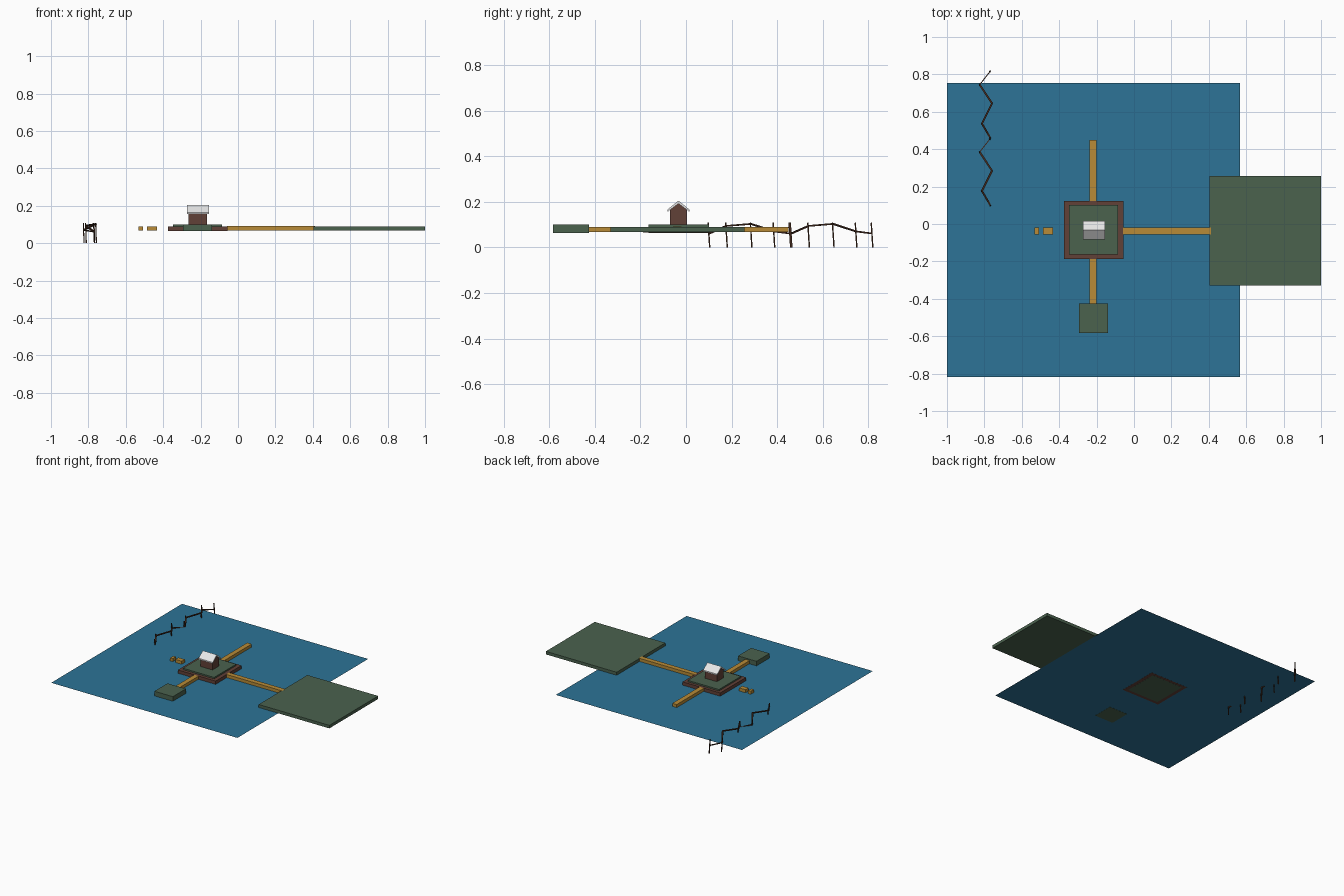
import bpy, bmesh, math
from mathutils import Vector

if "Cube" in bpy.data.objects:
    bpy.data.objects.remove(bpy.data.objects["Cube"])


def mat(name, rgb):
    m = bpy.data.materials.new(name)
    m.diffuse_color = (*rgb, 1)
    m.use_nodes = True
    m.node_tree.nodes["Principled BSDF"].inputs["Base Color"].default_value = m.diffuse_color
    return m


WATER = mat("water blue", (0.026, 0.175, 0.31))
GREEN = mat("grass green", (0.069, 0.122, 0.076))
BROWN = mat("earth brown", (0.12, 0.052, 0.038))
GOLD = mat("plank gold", (0.48, 0.26, 0.038))
ROOF = mat("roof white", (0.8, 0.8, 0.8))
DARK = mat("dark wood", (0.05, 0.02, 0.011))


def add(name, verts, faces, m):
    me = bpy.data.meshes.new(name)
    me.from_pydata(verts, [], faces)
    bm = bmesh.new()
    bm.from_mesh(me)
    bmesh.ops.recalc_face_normals(bm, faces=bm.faces)
    bm.to_mesh(me)
    bm.free()
    me.materials.append(m)
    ob = bpy.data.objects.new(name, me)
    bpy.context.collection.objects.link(ob)
    return ob


def prism(name, profile, x0, x1, m):
    """Extrude a (y, z) profile along x."""
    n = len(profile)
    v = [(x, y, z) for x in (x0, x1) for y, z in profile]
    f = [tuple(range(n)), tuple(range(n, 2 * n))]
    f += [(i, (i + 1) % n, n + (i + 1) % n, n + i) for i in range(n)]
    return add(name, v, f, m)


def box(name, x0, x1, y0, y1, z0, z1, m):
    return prism(name, [(y0, z0), (y1, z0), (y1, z1), (y0, z1)], x0, x1, m)


def beam(name, a, b, w, h, m):
    """Rectangular bar between two points."""
    a, b = Vector(a), Vector(b)
    d = (b - a).normalized()
    ref = Vector((0, 0, 1)) if abs(d.z) < 0.9 else Vector((0, 1, 0))
    s = d.cross(ref).normalized()
    u = s.cross(d) * h / 2
    s = s * w / 2
    v = [p + q for p in (a, b) for q in (-s - u, s - u, s + u, -s + u)]
    f = [(0, 1, 2, 3), (4, 5, 6, 7)] + [(i, (i + 1) % 4, 4 + (i + 1) % 4, 4 + i) for i in range(4)]
    return add(name, v, f, m)


# water sheet
add("water", [(-1, -0.817, 0.065), (0.567, -0.817, 0.065), (0.567, 0.755, 0.065), (-1, 0.755, 0.065)],
    [(0, 1, 2, 3)], WATER)

# islands
box("large_island", 0.405, 1.0, -0.33, 0.256, 0.067, 0.09, GREEN)
box("small_island", -0.295, -0.14, -0.583, -0.426, 0.064, 0.1, GREEN)
box("centre_base", -0.374, -0.057, -0.188, 0.123, 0.0645, 0.09, BROWN)
box("centre_lawn", -0.348, -0.086, -0.164, 0.101, 0.064, 0.101, GREEN)

# plank bridges
box("east_bridge", -0.06, 0.412, -0.057, -0.02, 0.067, 0.0905, GOLD)
box("north_bridge", -0.237, -0.2, 0.12, 0.45, 0.067, 0.09, GOLD)
box("south_bridge", -0.237, -0.2, -0.43, -0.185, 0.067, 0.09, GOLD)
box("west_bridge_piece", -0.487, -0.434, -0.057, -0.02, 0.067, 0.09, GOLD)
box("west_bridge_stub", -0.531, -0.509, -0.057, -0.02, 0.067, 0.09, GOLD)

# house with gabled roof
c = -0.033
prism("house_walls", [(c - 0.038, 0.1), (c + 0.038, 0.1), (c + 0.038, 0.164), (c, 0.193), (c - 0.038, 0.164)],
      -0.264, -0.165, BROWN)
prism("house_roof", [(c - 0.049, 0.165), (c, 0.205), (c + 0.049, 0.165), (c + 0.049, 0.155),
                     (c, 0.192), (c - 0.049, 0.155)], -0.274, -0.156, ROOF)

# zigzag fence: two copies of one run of posts and rails
RUN = [(-0.768, 0.1, 0.06), (-0.813, 0.177, 0.094), (-0.759, 0.285, 0.103),
       (-0.825, 0.385, 0.07), (-0.77, 0.455, 0.061)]
for k in range(2):
    pts = [Vector((x, y + 0.36 * k, z)) for x, y, z in RUN]
    for i, p in enumerate(pts):
        beam(f"fence_post_{k}_{i}", (p.x + 0.002, p.y + 0.004, 0), (p.x - 0.002, p.y - 0.003, 0.108),
             0.006, 0.006, DARK)
    for i in range(4):
        w = 0.005 if i == 3 else 0.01
        beam(f"fence_rail_{k}_{i}", pts[i], pts[i + 1], w, 0.007, DARK)
